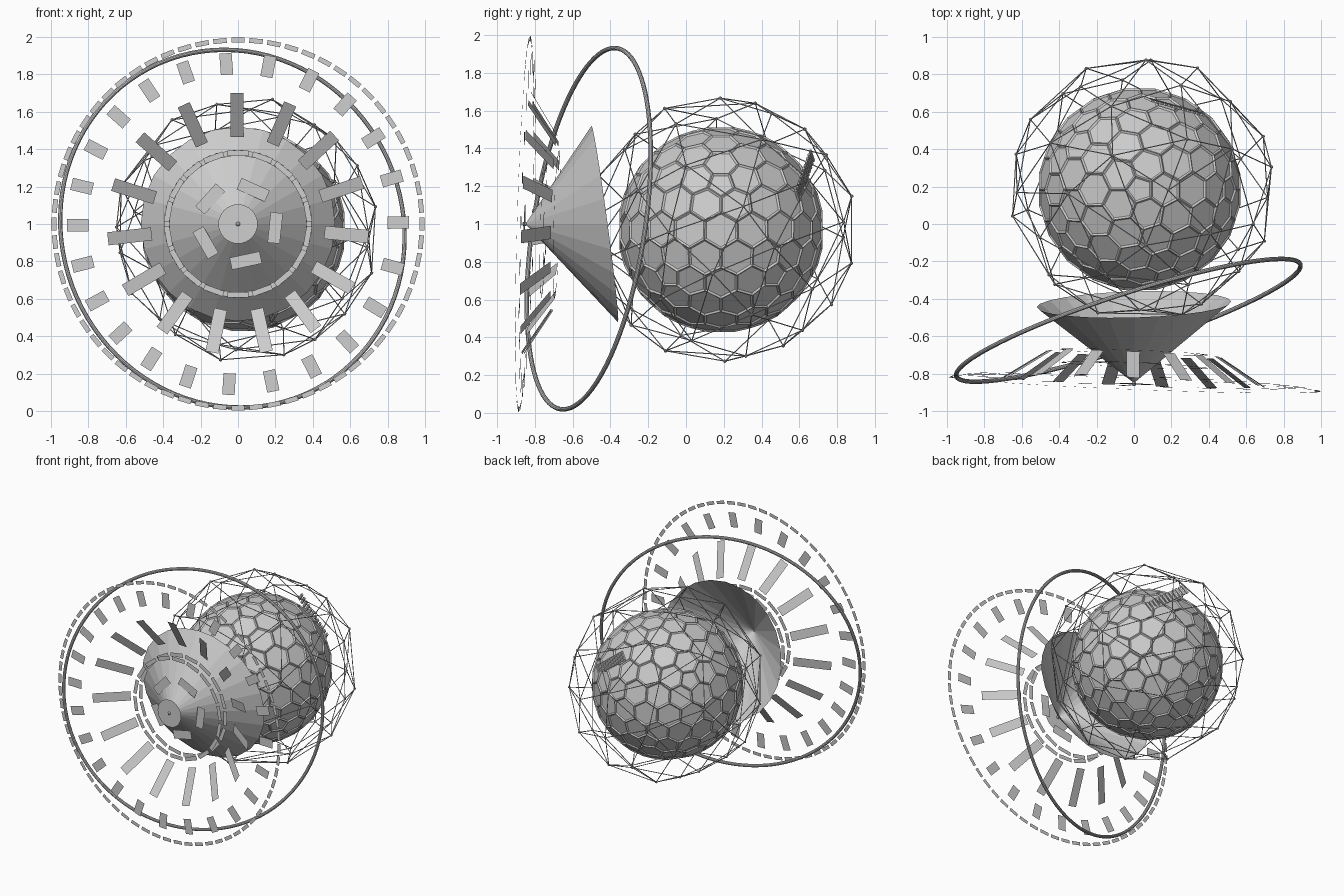
import bpy, bmesh, math, random
from mathutils import Vector, Matrix

if "Cube" in bpy.data.objects:
    bpy.data.objects.remove(bpy.data.objects["Cube"])

random.seed(4)
CORE = Vector((0.03, 0.185, 0.97))


def finish(name, bm):
    me = bpy.data.meshes.new(name)
    bm.to_mesh(me)
    bm.free()
    ob = bpy.data.objects.new(name, me)
    bpy.context.collection.objects.link(ob)
    return ob


def dial(x, z, off=0.0):
    """Point on the slightly tilted front dial plane, off = distance behind it."""
    return Vector((x, -0.855 + 0.03 * z - 0.04 * x + off, 1.0 + z))


def bar_ring(name, count, r0, r1, half, start, off0=0.0, off1=0.0, drift=0.0):
    """Flat bars spread round the dial, from radius r0 to r1."""
    bm = bmesh.new()
    for i in range(count):
        a = math.radians(start) + math.tau * i / count
        a += math.radians(drift) * math.sin(a)
        c, s = math.cos(a), math.sin(a)
        pts = [(r0, -half, off0), (r1, -half, off1), (r1, half, off1), (r0, half, off0)]
        bm.faces.new([bm.verts.new(dial(r * c - t * s, r * s + t * c, o)) for r, t, o in pts])
    return finish(name, bm)


# honeycomb ball: the dual of an icosphere with recessed panels
ico = bmesh.new()
bmesh.ops.create_icosphere(ico, subdivisions=3, radius=1)
ico.faces.index_update()
bm = bmesh.new()
corner = {f.index: bm.verts.new(f.calc_center_median().normalized() * 0.547 + CORE) for f in ico.faces}
for v in ico.verts:
    n = v.co.normalized()
    u = n.orthogonal().normalized()
    w = n.cross(u)

    def turn(f):
        d = f.calc_center_median() - v.co
        return math.atan2(d.dot(w), d.dot(u))
    bm.faces.new([corner[f.index] for f in sorted(v.link_faces, key=turn)])
ico.free()
bm.normal_update()
bmesh.ops.inset_individual(bm, faces=bm.faces[:], thickness=0.011, depth=-0.008)
finish("honeycomb_ball", bm)

# wire cage of nodes and struts round the ball
hull = bmesh.new()
N = 52
for i in range(N):
    z = 1 - (2 * i + 1) / N
    a = i * 2.39996 + random.uniform(-0.12, 0.12)
    r = math.sqrt(1 - z * z)
    hull.verts.new(Vector((r * math.cos(a), r * math.sin(a), z)) * 0.71 + CORE + Vector((0.015, 0.005, 0)))
bmesh.ops.convex_hull(hull, input=hull.verts[:])
struts, nodes = bmesh.new(), bmesh.new()
for e in hull.edges:
    p, q = e.verts[0].co, e.verts[1].co
    d = q - p
    m = Matrix.Translation((p + q) / 2) @ d.to_track_quat('Z', 'Y').to_matrix().to_4x4()
    bmesh.ops.create_cone(struts, segments=5, radius1=0.003, radius2=0.003, depth=d.length, matrix=m)
for v in hull.verts:
    bmesh.ops.create_icosphere(nodes, subdivisions=1, radius=0.01, matrix=Matrix.Translation(v.co))
hull.free()
finish("cage_struts", struts)
finish("cage_nodes", nodes)

# open, slightly leaning cone with its tip at the dial centre
bm = bmesh.new()
tip = bm.verts.new((0, -0.85, 1.0))
rim = []
for i in range(24):
    c, s = math.cos(math.tau * i / 24), math.sin(math.tau * i / 24)
    rim.append(bm.verts.new((0.52 * c, -0.43 - 0.07 * s + 0.015 * c, 1.0 + 0.52 * s)))
for i in range(24):
    bm.faces.new((tip, rim[i], rim[(i + 1) % 24]))
finish("cone", bm)

# disc at the cone tip with a small pin
bm = bmesh.new()
bm.faces.new([bm.verts.new(dial(0.105 * math.cos(math.tau * i / 32), 0.105 * math.sin(math.tau * i / 32)))
              for i in range(32)])
finish("hub_disc", bm)
bm = bmesh.new()
bmesh.ops.create_icosphere(bm, subdivisions=2, radius=0.012, matrix=Matrix.Translation(dial(0, 0)))
finish("hub_pin", bm)

# concentric dial rings
bar_ring("inner_bars", 5, 0.167, 0.233, 0.082, -6, 0.11, 0.11)
bar_ring("inner_ring_rear", 18, 0.363, 0.393, 0.055, 0, 0.17, 0.17)
bar_ring("inner_ring_front", 18, 0.363, 0.393, 0.055, 10, 0.10, 0.10)
bar_ring("slanted_spokes", 15, 0.465, 0.70, 0.035, 90.5, 0.16, 0.012)
bar_ring("short_bars", 24, 0.80, 0.915, 0.033, 90.5, 0.015, 0.015, 3.7)
bar_ring("outer_dashes", 64, 0.97, 0.996, 0.036, 0)

# thin tilted orbit hoop
q = Vector((-0.325, 1, -0.157)).to_track_quat('Z', 'Y')
bpy.ops.mesh.primitive_torus_add(major_radius=0.967, minor_radius=0.012, major_segments=96,
                                 minor_segments=10, location=(-0.03, -0.515, 0.975),
                                 rotation=q.to_euler())
bpy.context.object.name = "orbit_hoop"
bpy.ops.object.shade_smooth_by_angle()

# little row of plain tabs on the back of the ball
bm = bmesh.new()
a, b = Vector((0.35, 0.585, 1.15)), Vector((0.08, 0.66, 1.36))
d = (b - a).normalized()
up = d.cross(Vector((0.3, 0.95, 0.1))).normalized() * 0.035
for i in range(12):
    p = a.lerp(b, i / 11)
    h = d * 0.009
    bm.faces.new([bm.verts.new(p + k) for k in (-h - up, h - up, h + up, up - h)])
ob = finish("back_tabs", bm)
ob.modifiers.new("thickness", 'SOLIDIFY').thickness = 0.012
